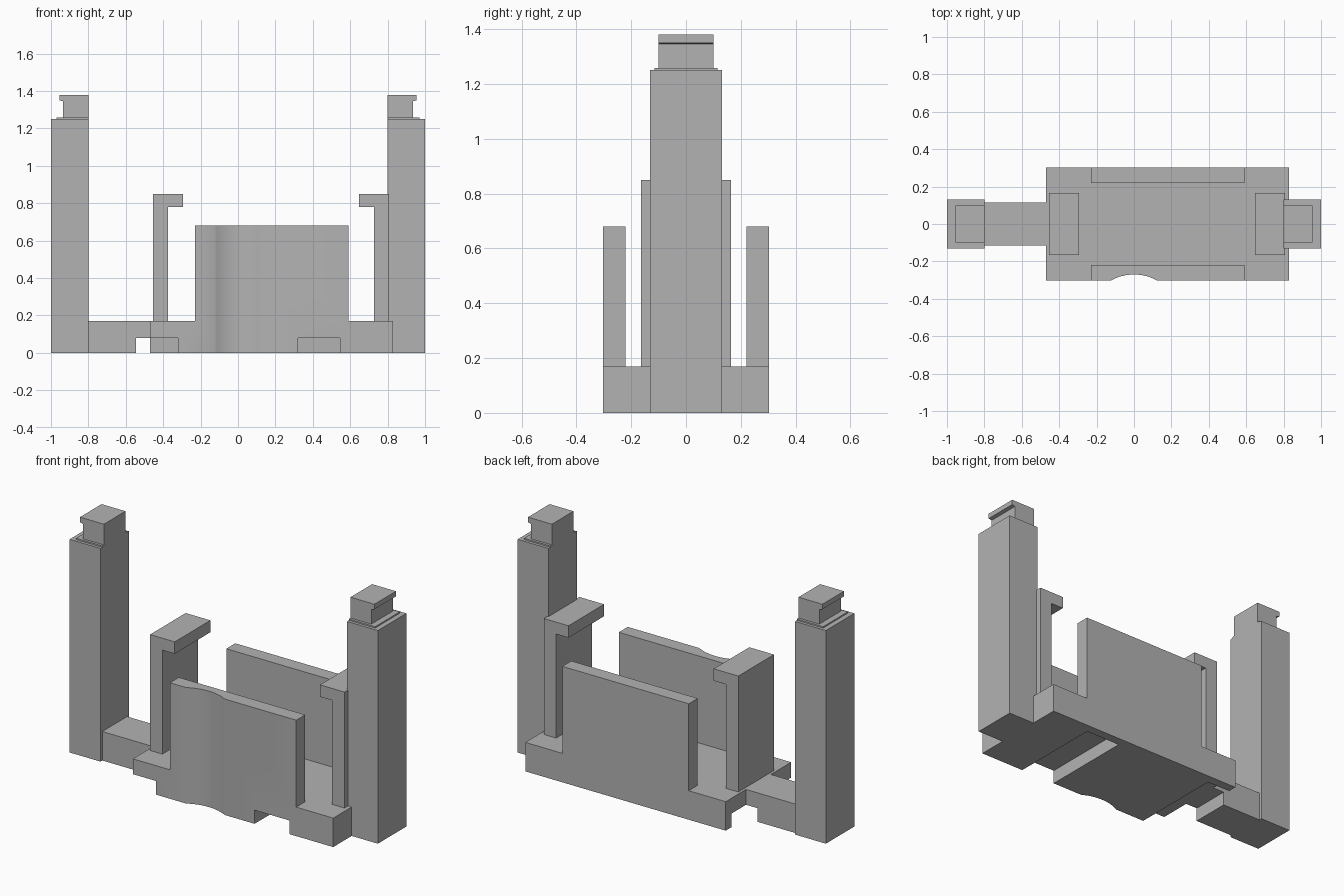
import bpy
import bmesh
import math

if "Cube" in bpy.data.objects:
    bpy.data.objects.remove(bpy.data.objects["Cube"])

grey = bpy.data.materials.new("plain grey")
grey.use_nodes = True
grey.diffuse_color = (0.45, 0.45, 0.45, 1)
grey.node_tree.nodes["Principled BSDF"].inputs["Base Color"].default_value = grey.diffuse_color


def extrude(name, points, low, high, axis="y"):
    """Extrude a profile: x-z points along y, or x-y points along z."""
    bm = bmesh.new()
    place = (lambda a, b: (a, low, b)) if axis == "y" else (lambda a, b: (a, b, low))
    face = bm.faces.new([bm.verts.new(place(a, b)) for a, b in points])
    moved = bmesh.ops.extrude_face_region(bm, geom=[face])["geom"]
    step = (0, high - low, 0) if axis == "y" else (0, 0, high - low)
    bmesh.ops.translate(bm, vec=step, verts=[v for v in moved if isinstance(v, bmesh.types.BMVert)])
    bmesh.ops.recalc_face_normals(bm, faces=bm.faces)
    mesh = bpy.data.meshes.new(name)
    bm.to_mesh(mesh)
    bm.free()
    mesh.materials.append(grey)
    obj = bpy.data.objects.new(name, mesh)
    bpy.context.collection.objects.link(obj)
    return obj


def box(name, x0, x1, y0, y1, z0, z1):
    return extrude(name, [(x0, z0), (x1, z0), (x1, z1), (x0, z1)], y0, y1)


def activate(obj):
    bpy.ops.object.select_all(action="DESELECT")
    obj.select_set(True)
    bpy.context.view_layer.objects.active = obj


def carve(obj, cutter):
    cutter.hide_render = True
    mod = obj.modifiers.new("cut", "BOOLEAN")
    mod.operation = "DIFFERENCE"
    mod.solver = "EXACT"
    mod.object = cutter
    activate(obj)
    bpy.ops.object.modifier_apply(modifier=mod.name)
    bpy.data.objects.remove(cutter)


# Cradle: stepped front outline, hollowed into two upright panels
floor, panel_top = 0.17, 0.68
cradle = extrude("cradle_base", [
    (-0.47, 0), (0.83, 0), (0.83, floor), (0.59, floor),
    (0.59, panel_top), (-0.23, panel_top), (-0.23, floor), (-0.47, floor)], -0.303, 0.303)
carve(cradle, box("slot_cutter", -0.4, 0.7, -0.22, 0.22, floor, 1))

# Grooves under the base, closed at the back
for left, right in ((-0.6, -0.32), (0.32, 0.545)):
    carve(cradle, box("groove_cutter", left, right, -0.5, 0.25, -0.1, 0.08))

# Shallow rounded recess down the front panel
radius, centre_y = 0.255, -0.525
circle = [(radius * math.cos(i * math.tau / 96), centre_y + radius * math.sin(i * math.tau / 96))
          for i in range(96)]
carve(cradle, extrude("recess_cutter", circle, -0.1, 0.8, "z"))
activate(cradle)
bpy.ops.object.shade_smooth_by_angle(angle=math.radians(35))

# Arm joining the base to the far post
extrude("side_arm", [(-0.8, 0), (-0.545, 0), (-0.545, 0.08), (-0.47, 0.08),
                     (-0.47, floor), (-0.8, floor)], -0.115, 0.115)

# Inward-facing hooks: outer face position and inward direction
for side, outer, inward in (("right", -0.455, 1), ("left", 0.807, -1)):
    steps = [(0, floor), (0.08, floor), (0.08, 0.78), (0.16, 0.78), (0.16, 0.85), (0, 0.85)]
    extrude(side + "_hook", [(outer + inward * a, z) for a, z in steps], -0.165, 0.165)

# Tall posts with a thin ledge and a lipped peg on top
for side, s in (("right", -1), ("left", 1)):
    box(side + "_post", s * 0.8, s, -0.132, 0.132, 0, 1.25)
    box(side + "_post_ledge", s * 0.8, s * 0.97, -0.115, 0.115, 1.25, 1.258)
    peg = [(0.8, 1.258), (0.935, 1.258), (0.935, 1.345), (0.955, 1.35), (0.955, 1.38), (0.8, 1.38)]
    extrude(side + "_post_peg", [(s * x, z) for x, z in peg], -0.1, 0.1)
